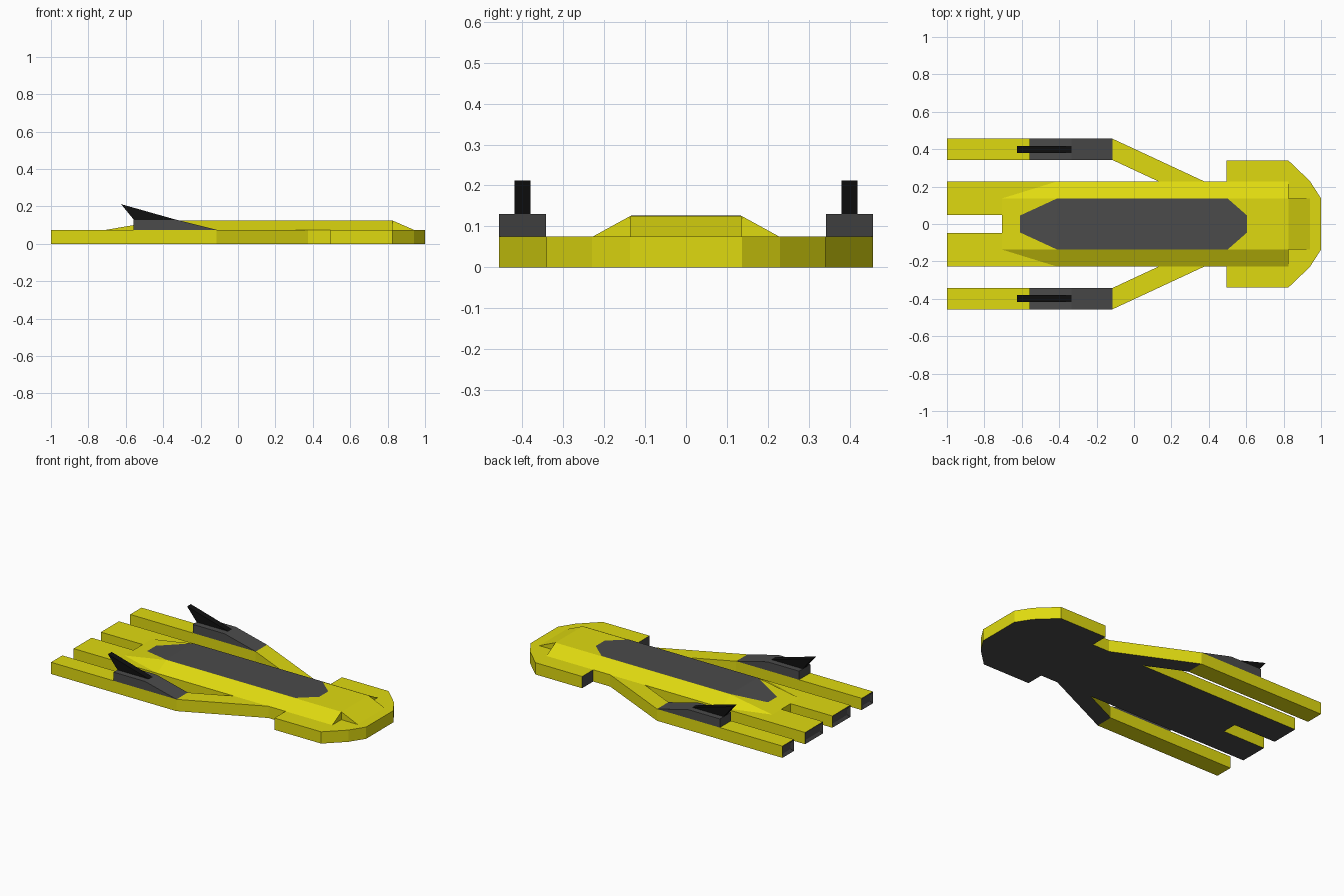
import bpy
import bmesh

cube = bpy.data.objects.get("Cube")
if cube:
    bpy.data.objects.remove(cube, do_unlink=True)


def material(name, colour):
    mat = bpy.data.materials.new(name)
    mat.use_nodes = True
    mat.diffuse_color = colour
    mat.node_tree.nodes["Principled BSDF"].inputs["Base Color"].default_value = colour
    return mat


YELLOW = material("yellow paint", (0.74, 0.70, 0.005, 1))
GREY = material("dark grey", (0.07, 0.07, 0.07, 1))
BLACK = material("black", (0.005, 0.005, 0.005, 1))

DECK = 0.075   # height of the flat hull
ROOF = 0.125   # height of the raised spine
TAIL = -1.0


def finish(bm, name, mats, mirror=False):
    mesh = bpy.data.meshes.new(name)
    bm.to_mesh(mesh)
    bm.free()
    for mat in mats:
        mesh.materials.append(mat)
    obj = bpy.data.objects.new(name, mesh)
    bpy.context.collection.objects.link(obj)
    if mirror:
        mod = obj.modifiers.new("Mirror", 'MIRROR')
        mod.use_axis = (False, True, False)
        mod.use_mirror_merge = False
    return obj


def prism(points, offset):
    """Extrude a closed outline of 3D points by an offset vector."""
    bm = bmesh.new()
    face = bm.faces.new([bm.verts.new(p) for p in points])
    new = bmesh.ops.extrude_face_region(bm, geom=[face], use_keep_orig=True)
    verts = [v for v in new["geom"] if isinstance(v, bmesh.types.BMVert)]
    bmesh.ops.translate(bm, vec=offset, verts=verts)
    bmesh.ops.recalc_face_normals(bm, faces=bm.faces)
    bm.normal_update()
    return bm


def slab(name, outline, grey_floor=True, mirror=False):
    """Flat hull plate with grey floor, grey rear faces and recessed exhausts."""
    bm = prism([(x, y, 0) for x, y in outline], (0, 0, DECK))
    ends = []
    for f in bm.faces:
        x = f.calc_center_median().x
        floor = grey_floor and f.normal.z < -0.9
        rear = f.normal.x < -0.9 and (x > 0.3 or x < TAIL + 0.01)
        f.material_index = 1 if floor or rear else 0
        if rear and x < 0:
            ends.append(f)
    if ends:
        bmesh.ops.inset_individual(bm, faces=ends, thickness=0.025, depth=-0.01)
    return finish(bm, name, [YELLOW, GREY], mirror)


def both(points):
    """Each point with its twin across the centre line."""
    return [(x, s * y, z) for x, y, z in points for s in (1, -1)]


def hull_of(name, points, mat):
    bm = bmesh.new()
    for p in points:
        bm.verts.new(p)
    bmesh.ops.convex_hull(bm, input=bm.verts)
    bmesh.ops.dissolve_limit(bm, angle_limit=0.01, verts=bm.verts, edges=bm.edges)
    bmesh.ops.recalc_face_normals(bm, faces=bm.faces)
    return finish(bm, name, [mat])


# Main hull: wide nose, narrow body, notched tail
half = [(1, 0.137), (0.94, 0.23), (0.825, 0.34), (0.495, 0.34), (0.495, 0.228),
        (TAIL, 0.228), (TAIL, 0.047), (-0.705, 0.047)]
slab("hull", half + [(x, -y) for x, y in reversed(half)])

# Side booms and the struts that carry them
IN, OUT, FRONT = 0.342, 0.456, -0.115
slab("side_boom", [(TAIL, IN), (FRONT, IN), (FRONT, OUT), (TAIL, OUT)], False, True)
slab("boom_strut", [(FRONT, IN), (0.13, 0.228), (0.375, 0.228), (FRONT, OUT)], True, True)

# Raised spine with rear ramp, and the sloped wedge at its front
SPINE = 0.137
hull_of("spine", both([(-0.705, SPINE, DECK), (-0.41, 0.228, DECK), (0.825, 0.228, DECK),
                       (-0.41, SPINE, ROOF), (0.825, SPINE, ROOF)]), YELLOW)
hull_of("spine_wedge", both([(0.825, SPINE, DECK), (0.825, SPINE, ROOF),
                             (0.94, SPINE, DECK)]), YELLOW)

# Dark panel laid over the spine and its ramp
bm = bmesh.new()
lift = 0.002
ramp_z = DECK + (ROOF - DECK) * (0.705 - 0.61) / (0.705 - 0.41)
rows = [(-0.61, 0.045, ramp_z), (-0.41, SPINE, ROOF), (0.5, SPINE, ROOF), (0.605, 0.045, ROOF)]
pairs = [[bm.verts.new((x, s * y, z + lift)) for s in (-1, 1)] for x, y, z in rows]
for (a, b), (c, d) in zip(pairs, pairs[1:]):
    bm.faces.new((a, c, d, b))
finish(bm, "spine_panel", [GREY])

# Engine pods on the booms
POD = 0.13
profile = [(-0.558, DECK), (FRONT, DECK), (-0.335, POD), (-0.558, POD)]
finish(prism([(x, IN, z) for x, z in profile], (0, OUT - IN, 0)),
       "engine_pod", [GREY], True)

# Swept tail fins
profile = [(-0.558, POD), (-0.335, POD), (-0.625, 0.212)]
finish(prism([(x, 0.38, z) for x, z in profile], (0, 0.038, 0)),
       "tail_fin", [BLACK], True)
